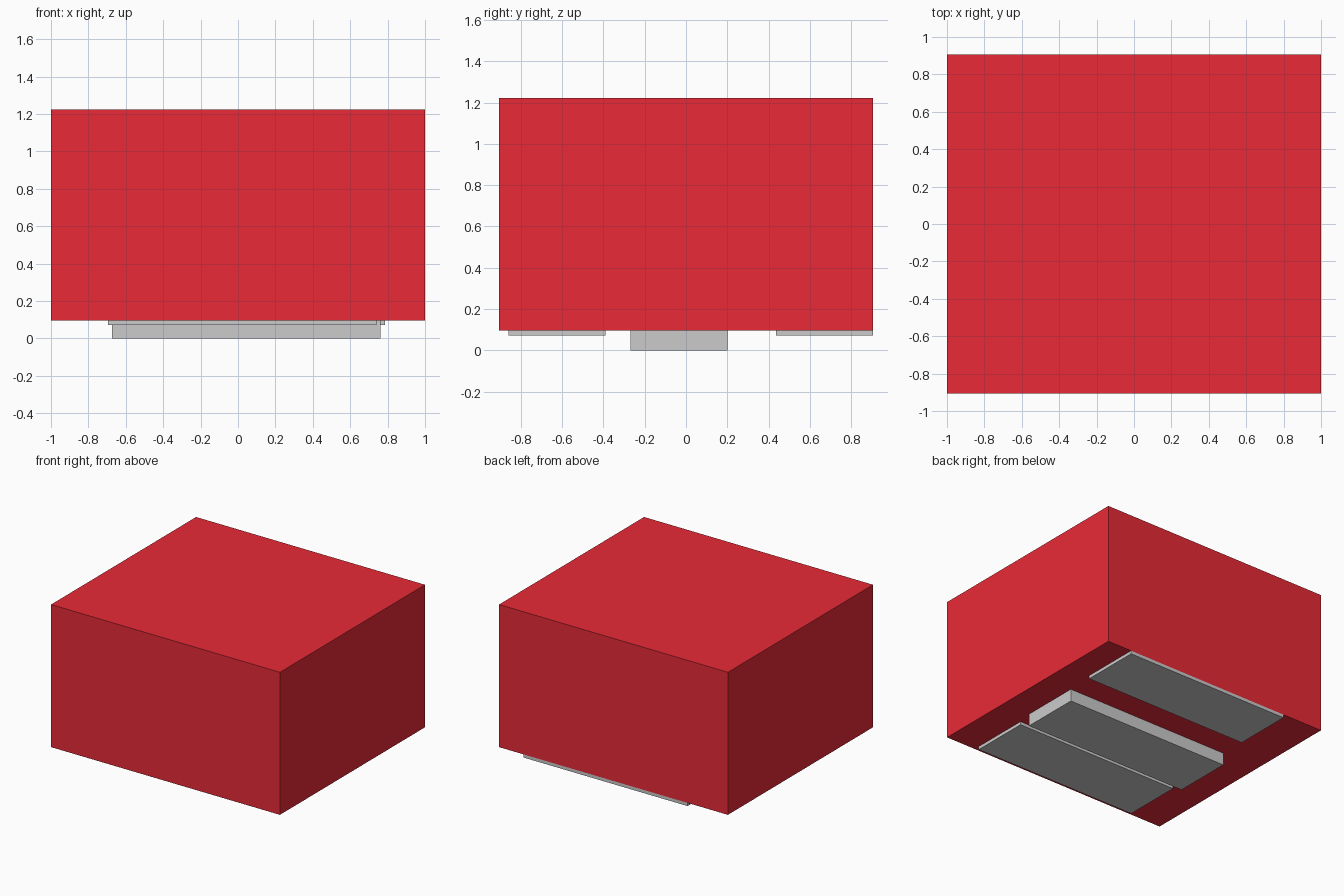
import bpy

if "Cube" in bpy.data.objects:
    bpy.data.objects.remove(bpy.data.objects["Cube"])


def box(name, x, y, z):
    """Axis-aligned box from (min, max) ranges."""
    bpy.ops.mesh.primitive_cube_add(size=1, location=[sum(r) / 2 for r in (x, y, z)])
    obj = bpy.context.object
    obj.name = name
    obj.scale = [r[1] - r[0] for r in (x, y, z)]
    bpy.ops.object.transform_apply(location=False, rotation=False, scale=True)
    return obj


BASE = 0.097  # underside of the red block

# Main red block
red = bpy.data.materials.new("red")
red.diffuse_color = (0.81, 0.023, 0.038, 1)
red.use_nodes = True
red.node_tree.nodes["Principled BSDF"].inputs["Base Color"].default_value = red.diffuse_color
block = box("main_block", (-1, 1), (-0.905, 0.905), (BASE, 1.223))
block.data.materials.append(red)

# Grey plates under the block: name, left x, front y, bottom z
PLATE_LENGTH, PLATE_DEPTH = 1.435, 0.47
for name, x, y, z in (
    ("front_plate", -0.695, -0.86, 0.072),
    ("middle_plate", -0.673, -0.27, 0.0),
    ("back_plate", -0.648, 0.435, 0.072),
):
    box(name, (x, x + PLATE_LENGTH), (y, y + PLATE_DEPTH), (z, BASE))
